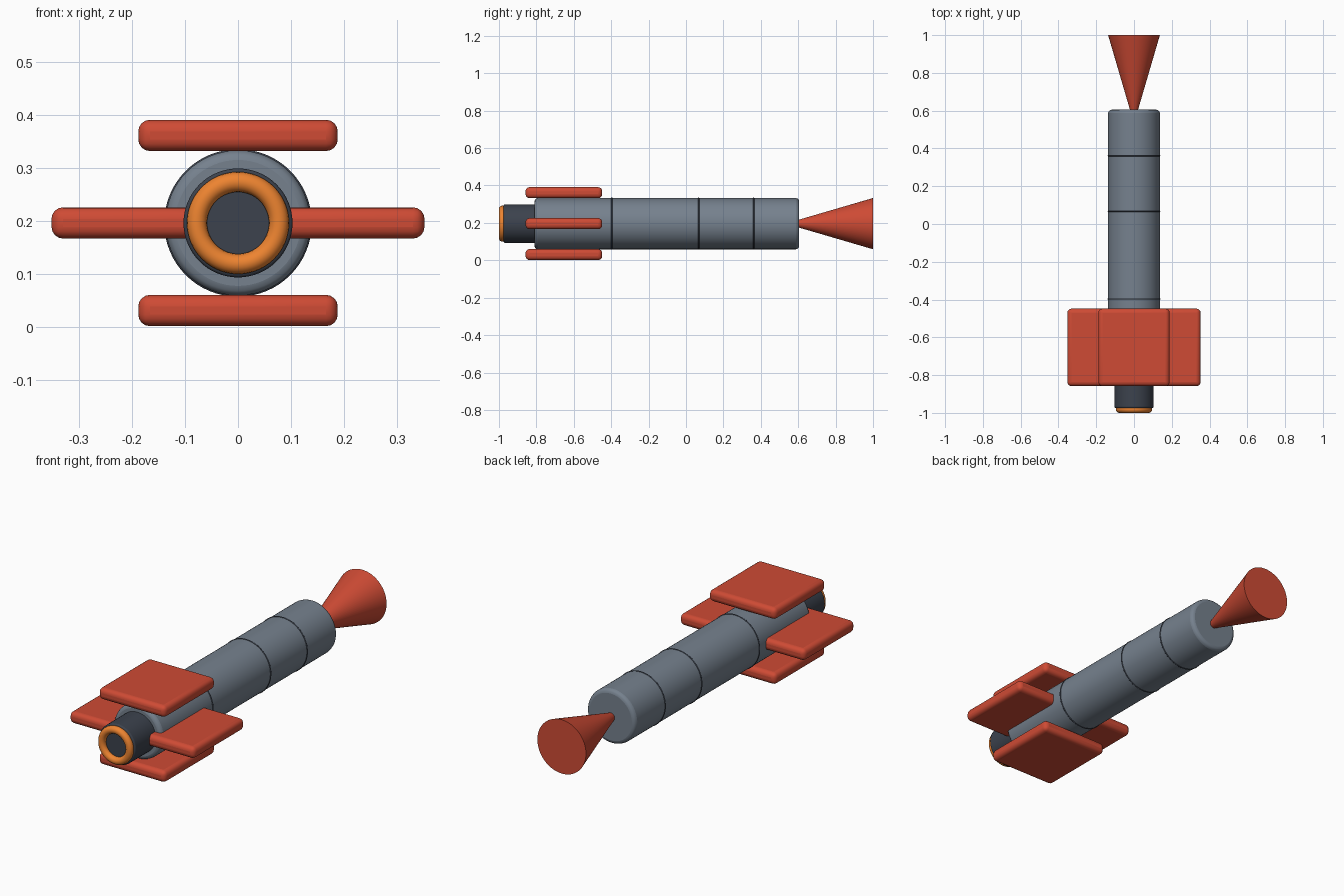
import bpy
from math import pi, radians

if "Cube" in bpy.data.objects:
    bpy.data.objects.remove(bpy.data.objects["Cube"])

ZC = 0.196  # height of the long axis


def material(name, rgb):
    m = bpy.data.materials.new(name)
    m.diffuse_color = (*rgb, 1)
    m.use_nodes = True
    m.node_tree.nodes["Principled BSDF"].inputs["Base Color"].default_value = m.diffuse_color
    return m


GREY = material("slate_grey", (0.18, 0.22, 0.27))
DARK = material("dark_grey", (0.045, 0.055, 0.075))
RED = material("red", (0.62, 0.07, 0.035))
ORANGE = material("orange", (0.85, 0.23, 0.03))


def finish(name, mat, bevel=0, segments=3):
    ob = bpy.context.object
    ob.name = name
    ob.data.materials.append(mat)
    bpy.ops.object.transform_apply(location=False, rotation=True, scale=True)
    if bevel:
        mod = ob.modifiers.new("bevel", 'BEVEL')
        mod.width, mod.segments = bevel, segments
        mod.limit_method = 'ANGLE'
        mod.angle_limit = radians(40)
    bpy.ops.object.shade_smooth_by_angle(angle=radians(35))
    return ob


def tube(name, y0, y1, r0, r1, mat, bevel=0):
    """Round section along y: radius r0 at y0, r1 at y1."""
    bpy.ops.mesh.primitive_cone_add(vertices=64, radius1=r0, radius2=r1, depth=y1 - y0,
                                    location=(0, (y0 + y1) / 2, ZC), rotation=(-pi / 2, 0, 0))
    return finish(name, mat, bevel)


def ring(name, y, major, minor, mat):
    bpy.ops.mesh.primitive_torus_add(major_segments=64, minor_segments=16, major_radius=major,
                                     minor_radius=minor, location=(0, y, ZC),
                                     rotation=(pi / 2, 0, 0))
    return finish(name, mat)


# Main body and the thin seams around it
tube("body", -0.81, 0.605, 0.137, 0.137, GREY, 0.018)
for i, y in enumerate((-0.397, 0.068, 0.362)):
    ring(f"body_seam_{i + 1}", y, 0.1355, 0.004, DARK)

# Flared cone at the back
tube("tail_cone", 0.60, 1.0, 0.02, 0.137, RED)

# Nozzle and glowing ring at the front
tube("nozzle", -0.975, -0.80, 0.103, 0.103, DARK, 0.008)
ring("nozzle_ring", -0.981, 0.0775, 0.019, ORANGE)

# Four flat fins, all lying level
for name, dx, dz in (("fin_right", 1, 0), ("fin_left", -1, 0), ("fin_top", 0, 1), ("fin_bottom", 0, -1)):
    bpy.ops.mesh.primitive_cube_add(size=1, location=(dx * 0.164, -0.653, ZC + dz * 0.1655))
    bpy.context.object.scale = (0.377, 0.41, 0.059)
    finish(name, RED, 0.022, 4)
